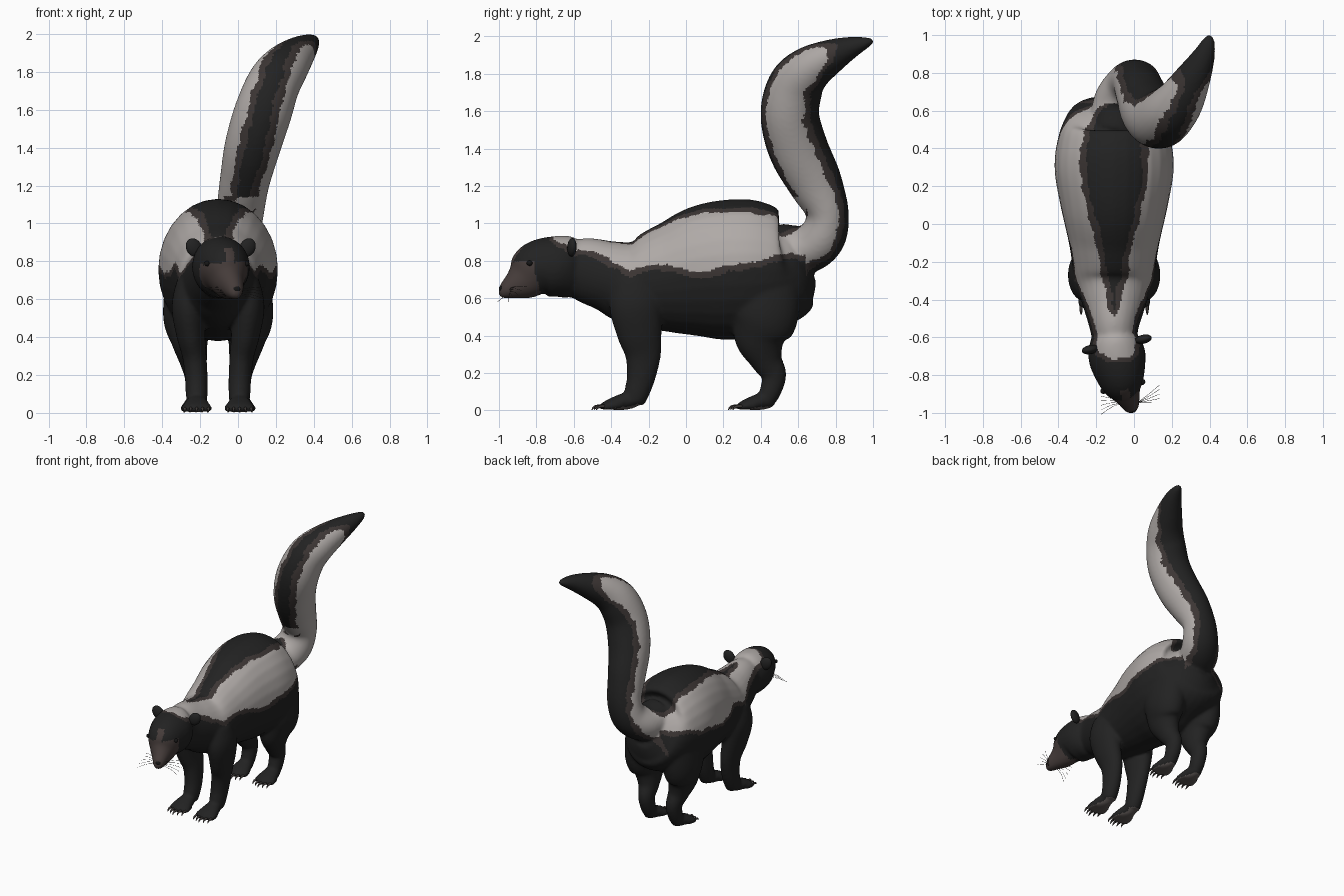
import bpy, bmesh, math
from mathutils import Vector, noise

cube = bpy.data.objects.get("Cube")
if cube:
    bpy.data.objects.remove(cube)

MID = -0.105   # centre line of the trunk


def material(name, r, g, b):
    m = bpy.data.materials.new(name)
    m.use_nodes = True
    m.diffuse_color = (r, g, b, 1)
    bsdf = m.node_tree.nodes["Principled BSDF"]
    bsdf.inputs["Base Color"].default_value = (r, g, b, 1)
    bsdf.inputs["Roughness"].default_value = 0.8
    return m


black = material("black fur", 0.016, 0.016, 0.016)
brown = material("brown fur edge", 0.045, 0.036, 0.034)
white = material("pale stripe", 0.43, 0.40, 0.385)
face_brown = material("brown face", 0.06, 0.045, 0.042)
pad = material("paw pad", 0.11, 0.095, 0.09)
claw_mat = material("claw", 0.05, 0.043, 0.04)
dark = material("nose and eye", 0.008, 0.008, 0.008)
COATS = [black, brown, white, face_brown, pad]


def resample(stations, steps=6):
    """Catmull-Rom through (x, y, z, half width, half height)."""
    pts = [tuple(s) for s in stations]
    pts = [pts[0]] + pts + [pts[-1]]
    out = []
    for a, b, c, d in zip(pts, pts[1:], pts[2:], pts[3:]):
        for k in range(steps):
            t = k / steps
            out.append([0.5 * (2 * q + (r - p) * t + (2 * p - 5 * q + 4 * r - s) * t * t
                               + (3 * q - p - 3 * r + s) * t ** 3)
                        for p, q, r, s in zip(a, b, c, d)])
    return out + [list(stations[-1])]


def frames(samples):
    """Centre, side, up and radii for each sample."""
    out = []
    for i, s in enumerate(samples):
        a, b = samples[max(i - 1, 0)], samples[min(i + 1, len(samples) - 1)]
        t = (Vector(b[:3]) - Vector(a[:3])).normalized()
        x = Vector((1, 0, 0))
        side = (x - t * x.dot(t)).normalized()
        out.append((Vector(s[:3]), side, side.cross(t), max(s[3], 0.001), max(s[4], 0.001)))
    return out


def tube(bm, stations, sides=28, steps=6):
    rings = []
    for c, side, up, w, h in frames(resample(stations, steps)):
        rings.append([bm.verts.new(c + side * w * math.cos(a) + up * h * math.sin(a))
                      for a in (2 * math.pi * k / sides for k in range(sides))])
    for r0, r1 in zip(rings, rings[1:]):
        for k in range(sides):
            n = (k + 1) % sides
            bm.faces.new((r0[k], r0[n], r1[n], r1[k]))
    bm.faces.new(rings[0][::-1])
    bm.faces.new(rings[-1])


def finish(bm, name, mats):
    bmesh.ops.recalc_face_normals(bm, faces=bm.faces)
    mesh = bpy.data.meshes.new(name)
    bm.to_mesh(mesh)
    bm.free()
    for m in mats:
        mesh.materials.append(m)
    mesh.shade_smooth()
    ob = bpy.data.objects.new(name, mesh)
    bpy.context.collection.objects.link(ob)
    return ob


def ball(name, mat, loc, scale, rot=(0, 0, 0)):
    bm = bmesh.new()
    bmesh.ops.create_uvsphere(bm, u_segments=20, v_segments=12, radius=1)
    ob = finish(bm, name, [mat])
    ob.location, ob.scale, ob.rotation_euler = loc, scale, rot
    return ob


# Trunk, head and tail
trunk = [(-.1, -.66, .77, .11, .13), (MID, -.55, .755, .13, .17), (MID, -.42, .72, .17, .19),
         (MID, -.28, .685, .21, .235), (MID, -.1, .705, .24, .295), (MID, .1, .74, .285, .36),
         (MID, .28, .755, .315, .375), (MID, .42, .755, .305, .355), (MID, .53, .755, .27, .29),
         (-.1, .6, .78, .2, .21), (-.1, .65, .8, .1, .12)]
head = [(-.1, -.55, .76, .08, .1), (-.1, -.61, .765, .13, .16), (-.09, -.7, .77, .152, .162),
        (-.07, -.8, .752, .13, .15), (-.05, -.87, .695, .09, .108), (-.027, -.93, .66, .06, .068),
        (-.014, -.98, .637, .038, .04), (-.01, -1, .635, .015, .02)]
tail = [(-.1, .5, .86, .14, .14), (-.07, .64, .86, .145, .13), (-.02, .73, .93, .135, .125),
        (.01, .755, 1.06, .127, .115), (.035, .69, 1.22, .132, .145), (.075, .6, 1.4, .147, .16),
        (.13, .555, 1.58, .152, .157), (.185, .585, 1.73, .142, .15), (.245, .655, 1.82, .127, .127),
        (.31, .77, 1.89, .097, .095), (.365, .88, 1.94, .064, .06), (.395, .965, 1.967, .035, .03),
        (.403, 1, 1.975, .012, .012)]
front_leg = [(.13, -.27, .68, .09, .13), (.155, -.27, .56, .09, .14), (.145, -.25, .42, .077, .122),
             (.125, -.23, .3, .064, .097), (.115, -.24, .18, .06, .077), (.113, -.265, .09, .057, .066),
             (.113, -.28, .04, .05, .055)]
rear_leg = [(.15, .42, .68, .13, .2), (.165, .42, .5, .125, .18), (.15, .4, .38, .097, .14),
            (.13, .43, .27, .072, .087), (.12, .47, .19, .057, .067), (.118, .45, .1, .053, .057),
            (.118, .42, .05, .047, .05)]

bm = bmesh.new()
for part in (trunk, head, tail):
    tube(bm, part)

# Legs, paws and claws on both sides
claws = bmesh.new()
for s in (-1, 1):
    for leg, toe in ((front_leg, -.47), (rear_leg, .26)):
        tube(bm, [(MID + s * x, y, z, w, h) for x, y, z, w, h in leg])
        px = MID + s * leg[-1][0]
        tube(bm, [(px, toe + dy, z, w, h) for dy, z, w, h in (
            (.21, .04, .03, .025), (.15, .048, .058, .045), (.08, .036, .07, .034), (.03, .025, .06, .02))])
        for k in range(-2, 3):
            x, y = px + k * .031, toe + .012 * abs(k)
            tube(bm, [(px + k * .025, y + .09, .028, .02, .02), (x, y + .045, .026, .019, .022),
                      (x, y + .012, .018, .015, .016), (x, y + .002, .016, .006, .006)], 12, 4)
            tube(claws, [(x, y + .02, .022, .009, .009), (x, y - .01, .022, .008, .008),
                         (x, y - .027, .013, .005, .005), (x, y - .034, .002, .001, .001)], 8, 3)
finish(claws, "claws", [claw_mat])

# Fuse the parts into one smooth skin
rough = finish(bm, "rough_body", [black])
remesh = rough.modifiers.new("fuse", "REMESH")
remesh.mode, remesh.voxel_size = "VOXEL", 0.0115
soft = rough.modifiers.new("soften", "SMOOTH")
soft.factor, soft.iterations = 0.5, 7
graph = bpy.context.evaluated_depsgraph_get()
skin = bpy.data.meshes.new_from_object(rough.evaluated_get(graph))
bpy.data.objects.remove(rough)
body = bpy.data.objects.new("body", skin)
bpy.context.collection.objects.link(body)
skin.materials.clear()
for m in COATS:
    skin.materials.append(m)
skin.shade_smooth()


# Fur markings
def curve(points, y):
    for (a, u), (b, v) in zip(points, points[1:]):
        if y <= b:
            return u + (v - u) * max(0, (y - a) / (b - a))
    return points[-1][1]


stripe_low = [(-.75, .97), (-.68, .9), (-.6, .87), (-.5, .845), (-.4, .8), (-.3, .74), (-.2, .785),
              (-.1, .78), (0, .75), (.1, .74), (.2, .77), (.4, .8), (.5, .83), (.7, .84)]
back_half = [(-.56, -.04), (-.45, .03), (-.2, .08), (0, .12), (.2, .175), (.4, .18), (.5, .15),
             (.6, .1), (.7, -.03)]
tail_frames = frames(resample(tail))[6:]


def coat(c, normal):
    wobble = 0.016 * noise.noise(c * 14) + 0.007 * noise.noise(c * 45)
    if c.z < 0.05 and normal.z < -0.75:
        return 4
    if c.y < -0.73:
        across = c.x + 0.07 + (c.y + 0.8) * 0.23
        muzzle = c.y < -0.8 - 0.25 * (c.z - 0.7) + wobble and c.z < 0.79 + wobble
        blaze = abs(across) < 0.02 + wobble and c.z < 0.87
        return 3 if (muzzle or blaze) else 0
    if c.y > 0.64 or c.z > 1.14:
        p, side, up, w, h = min(tail_frames, key=lambda f: (f[0] - c).length_squared)
        d = (c - p).normalized()
        across = d.dot(side) * 0.97 + d.dot(up) * 0.22 * (1 if d.dot(side) > 0 else -1)
        edge = (abs(across) - 0.72) * w
        if c.z > 1.7:
            edge -= max(0, c.y - 0.7) * 0.5
        if c.z < 1.04 and d.dot(up) > 0:
            edge = 0.03
    else:
        edge = min(c.z - curve(stripe_low, c.y), abs(c.x - MID) - curve(back_half, c.y))
    edge += wobble
    return 2 if edge > 0 else 1 if edge > -0.032 else 0


for poly in skin.polygons:
    poly.material_index = coat(poly.center, poly.normal)

# Ears, eyes and nose
for name, s, loc in (("right_ear", -1, (-.232, -.665, .872)), ("left_ear", 1, (.05, -.61, .872))):
    ball(name, black, loc, (.042, .024, .052), (0, s * 0.55, 0.22))
for name, s in (("right_eye", -1), ("left_eye", 1)):
    hit = body.closest_point_on_mesh(Vector((-.06 + s * .085, -.85 + s * .02, .785)))
    ball(name, dark, hit[1], (.016, .016, .014))
ball("nose", dark, (-.011, -.982, .652), (.024, .018, .018))

# Whiskers
whiskers = bmesh.new()
for s in (-1, 1):
    for k in range(5):
        x, z, lift = -.02 + s * .04, .62 + k * .008, (k - 2) * .012
        tube(whiskers, [(x, -.945, z, .0012, .0012),
                        (x + s * .06, -.935 + s * .012 + lift, z + lift * .5, .001, .001),
                        (x + s * .115, -.93 + s * .03 + lift * 2, z - .015 + lift, .0006, .0006)], 5, 4)
finish(whiskers, "whiskers", [claw_mat])
